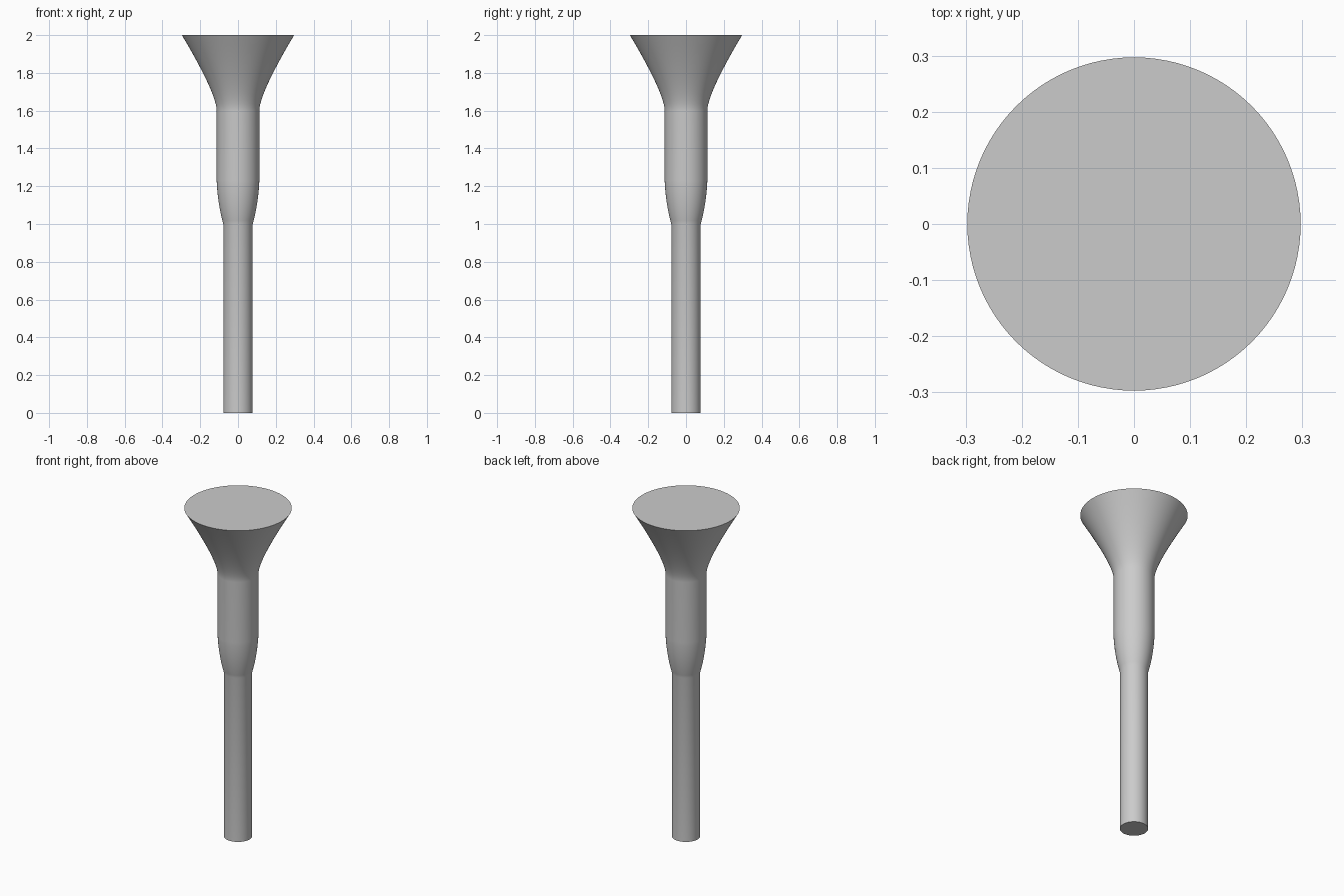
import bpy
import bmesh
import math
from mathutils import Vector

cube = bpy.data.objects.get("Cube")
if cube:
    bpy.data.objects.remove(cube, do_unlink=True)

SEGMENTS = 96

grey = bpy.data.materials.new("plain grey")
grey.use_nodes = True
colour = (0.6, 0.6, 0.6, 1)
grey.diffuse_color = colour
grey.node_tree.nodes["Principled BSDF"].inputs["Base Color"].default_value = colour


def curve(start, control, end, steps=12):
    """Quadratic curve of (radius, height) points."""
    a, b, c = Vector(start), Vector(control), Vector(end)
    ts = [i / steps for i in range(steps + 1)]
    return [a * (1 - t) ** 2 + b * 2 * t * (1 - t) + c * t * t for t in ts]


def lathe(name, profile):
    """Turn a profile about z, closed by a flat cap at each end."""
    bm = bmesh.new()
    rings = []
    for radius, height in profile:
        angles = [2 * math.pi * i / SEGMENTS for i in range(SEGMENTS)]
        rings.append([bm.verts.new((radius * math.cos(a), radius * math.sin(a), height))
                      for a in angles])
    for low, high in zip(rings, rings[1:]):
        for i in range(SEGMENTS):
            j = (i + 1) % SEGMENTS
            bm.faces.new((low[i], low[j], high[j], high[i]))
    bm.faces.new(rings[0][::-1])
    bm.faces.new(rings[-1])
    mesh = bpy.data.meshes.new(name)
    bm.to_mesh(mesh)
    bm.free()
    mesh.materials.append(grey)
    obj = bpy.data.objects.new(name, mesh)
    bpy.context.collection.objects.link(obj)
    bpy.ops.object.select_all(action="DESELECT")
    obj.select_set(True)
    bpy.context.view_layer.objects.active = obj
    bpy.ops.object.shade_smooth_by_angle(angle=math.radians(30))
    return obj


# Straight stem, rounded shoulder, straight collar and flared head in one turned solid
shoulder = curve((0.078, 1.0), (0.108, 1.11), (0.113, 1.23))
flare = curve((0.113, 1.6), (0.113, 1.69), (0.297, 2.0))
lathe("flared_pin", [(0.078, 0.0)] + shoulder + flare)
